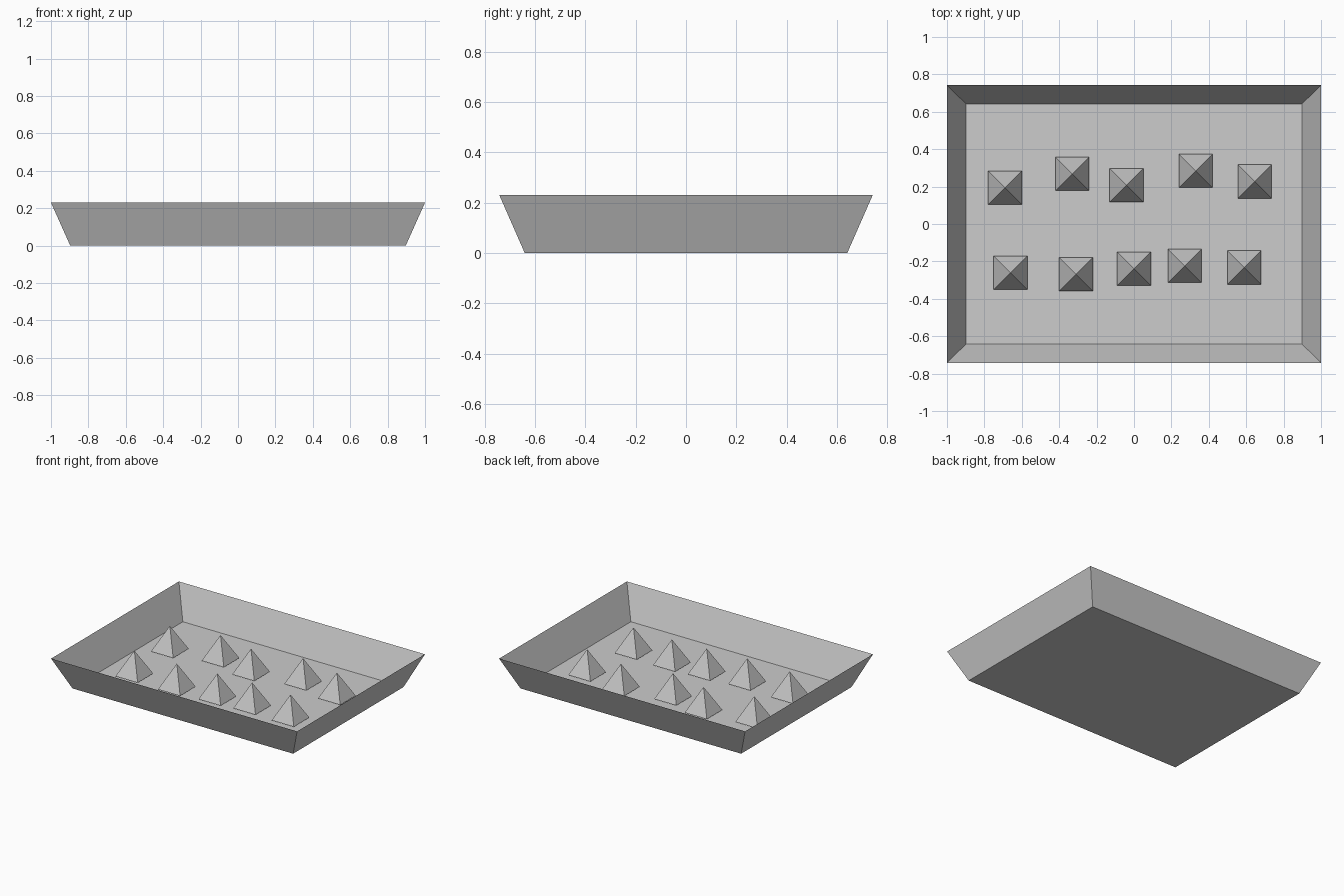
import bpy
import bmesh
from mathutils import Matrix

if "Cube" in bpy.data.objects:
    bpy.data.objects.remove(bpy.data.objects["Cube"], do_unlink=True)

grey = bpy.data.materials.new("light_grey")
grey.use_nodes = True
colour = (0.604, 0.604, 0.604, 1)
grey.diffuse_color = colour
grey.node_tree.nodes["Principled BSDF"].inputs["Base Color"].default_value = colour


def add_object(name, bm):
    mesh = bpy.data.meshes.new(name)
    bm.to_mesh(mesh)
    bm.free()
    mesh.materials.append(grey)
    obj = bpy.data.objects.new(name, mesh)
    bpy.context.collection.objects.link(obj)
    return obj


def rectangle(bm, half_x, half_y, z):
    corners = ((-1, -1), (1, -1), (1, 1), (-1, 1))
    return [bm.verts.new((sx * half_x, sy * half_y, z)) for sx, sy in corners]


# Open tray: thin floor and four flared walls
bm = bmesh.new()
floor = rectangle(bm, 0.897, 0.641, 0)
rim = rectangle(bm, 1.0, 0.742, 0.23)
bm.faces.new(floor[::-1])
for i in range(4):
    j = (i + 1) % 4
    bm.faces.new((floor[i], floor[j], rim[j], rim[i]))
add_object("tray", bm)

# Square pyramids in two uneven rows, resting just above the floor
SIZE, BASE_Z, HEIGHT = 0.18, 0.018, 0.178
back_row = [(-0.69, 0.194), (-0.33, 0.268), (-0.04, 0.208), (0.33, 0.284), (0.645, 0.227)]
front_row = [(-0.66, -0.261), (-0.31, -0.268), (0.0, -0.24), (0.272, -0.224), (0.59, -0.233)]

for row_name, row in (("back", back_row), ("front", front_row)):
    for number, (x, y) in enumerate(row, 1):
        bm = bmesh.new()
        base = rectangle(bm, SIZE / 2, SIZE / 2, 0)
        apex = bm.verts.new((0, 0, HEIGHT))
        bm.faces.new(base[::-1])
        for i in range(4):
            bm.faces.new((base[i], base[(i + 1) % 4], apex))
        spike = add_object(f"{row_name}_spike_{number}", bm)
        spike.matrix_world = Matrix.Translation((x, y, BASE_Z))
